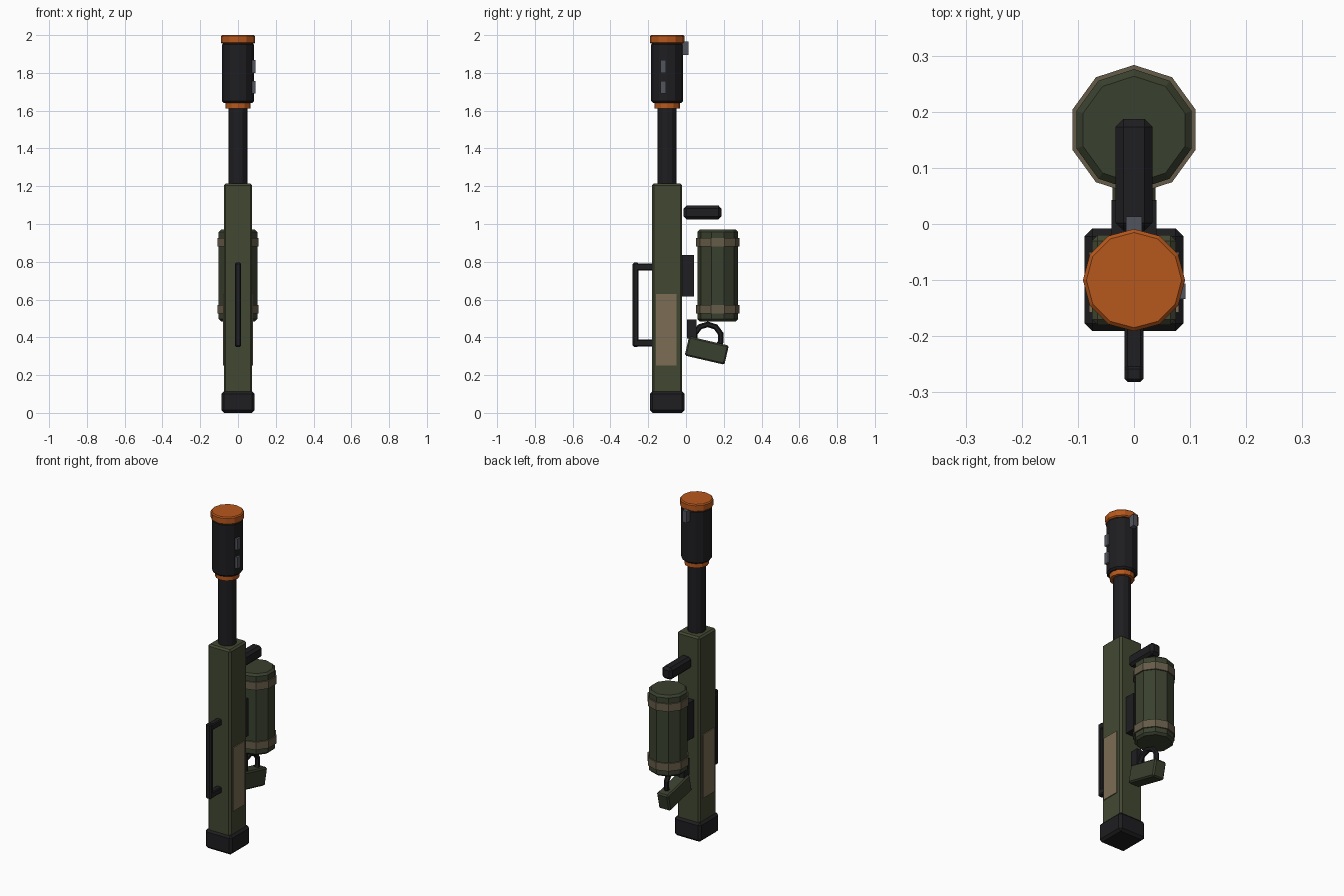
import bpy
from math import pi, radians

if "Cube" in bpy.data.objects:
    bpy.data.objects.remove(bpy.data.objects["Cube"])


def material(name, rgb):
    m = bpy.data.materials.new(name)
    m.diffuse_color = (*rgb, 1)
    m.use_nodes = True
    m.node_tree.nodes["Principled BSDF"].inputs["Base Color"].default_value = m.diffuse_color
    return m


OLIVE = material("olive", (0.055, 0.064, 0.032))
DARK_OLIVE = material("dark_olive", (0.042, 0.052, 0.028))
BLACK = material("black", (0.013, 0.013, 0.015))
ORANGE = material("orange", (0.47, 0.095, 0.012))
TAN = material("tan", (0.20, 0.15, 0.09))
BAND = material("band_tan", (0.13, 0.105, 0.065))
GREY = material("grey", (0.085, 0.09, 0.11))


def finish(name, mat, bevel=0):
    o = bpy.context.object
    o.name = name
    o.data.materials.append(mat)
    if bevel:
        b = o.modifiers.new("bevel", 'BEVEL')
        b.width = bevel
        b.segments = 1
        b.limit_method = 'ANGLE'
        b.angle_limit = radians(50)
    return o


def box(name, xs, ys, zs, mat, bevel=0, tilt=0):
    loc = [(a + b) / 2 for a, b in (xs, ys, zs)]
    bpy.ops.mesh.primitive_cube_add(size=1, location=loc, rotation=(tilt, 0, 0))
    o = bpy.context.object
    size = [b - a for a, b in (xs, ys, zs)]
    for v in o.data.vertices:
        v.co = [c * s for c, s in zip(v.co, size)]
    return finish(name, mat, bevel)


def tube(name, y, r, z0, z1, mat, sides=12, bevel=0):
    bpy.ops.mesh.primitive_cylinder_add(vertices=sides, radius=r, depth=z1 - z0,
                                        location=(0, y, (z0 + z1) / 2))
    return finish(name, mat, bevel)


# receiver and end cap
box("body", (-.075, .075), (-.18, -.02), (.08, 1.215), OLIVE, .01)
box("end_cap", (-.088, .088), (-.191, -.008), (.005 - .005, .115), BLACK, .014)
for s, side in ((1, "right"), (-1, "left")):
    x = sorted((s * .06, s * .08))
    box("side_panel_" + side, x, (-.158, -.05), (.25, .63), TAN)

# barrel and muzzle
tube("barrel", -.1, .05, 1.18, 1.65, BLACK)
tube("lower_ring", -.1, .067, 1.612, 1.645, ORANGE)
tube("muzzle_sleeve", -.1, .084, 1.64, 1.96, BLACK, bevel=.01)
tube("muzzle_cap", -.1, .091, 1.955, 2.0, ORANGE, bevel=.006)
box("front_sight", (-.014, .014), (-.03, .013), (1.895, 1.965), GREY)
for i, z in enumerate((1.69, 1.80)):
    box(f"sleeve_tab_{i}", (.07, .092), (-.134, -.106), (z, z + .068), GREY)

# front carrying handle
box("handle_bar", (-.017, .017), (-.282, -.252), (.35, .795), BLACK, .006)
for i, z in enumerate((.352, .755)):
    box(f"handle_post_{i}", (-.017, .017), (-.275, -.17), (z, z + .036), BLACK, .005)

# rear tank with bands and mount
tube("tank", .168, .108, .485, .97, DARK_OLIVE, 10, .012)
for i, z in enumerate((.525, .88)):
    tube(f"tank_band_{i}", .168, .1155, z, z + .046, BAND, 10)
box("tank_mount", (-.04, .04), (-.025, .043), (.615, .837), BLACK)
box("rear_rest", (-.033, .033), (-.012, .187), (1.025, 1.097), BLACK, .014)

# grip with trigger ring
box("grip", (-.038, .038), (.002, .218), (.278, .382), DARK_OLIVE, .008, radians(-13))
box("grip_mount", (-.026, .026), (.005, .055), (.395, .495), BLACK)
bpy.ops.mesh.primitive_torus_add(major_segments=10, minor_segments=6, major_radius=.072,
                                 minor_radius=.015, location=(0, .115, .397),
                                 rotation=(0, pi / 2, 0))
finish("trigger_ring", BLACK)
